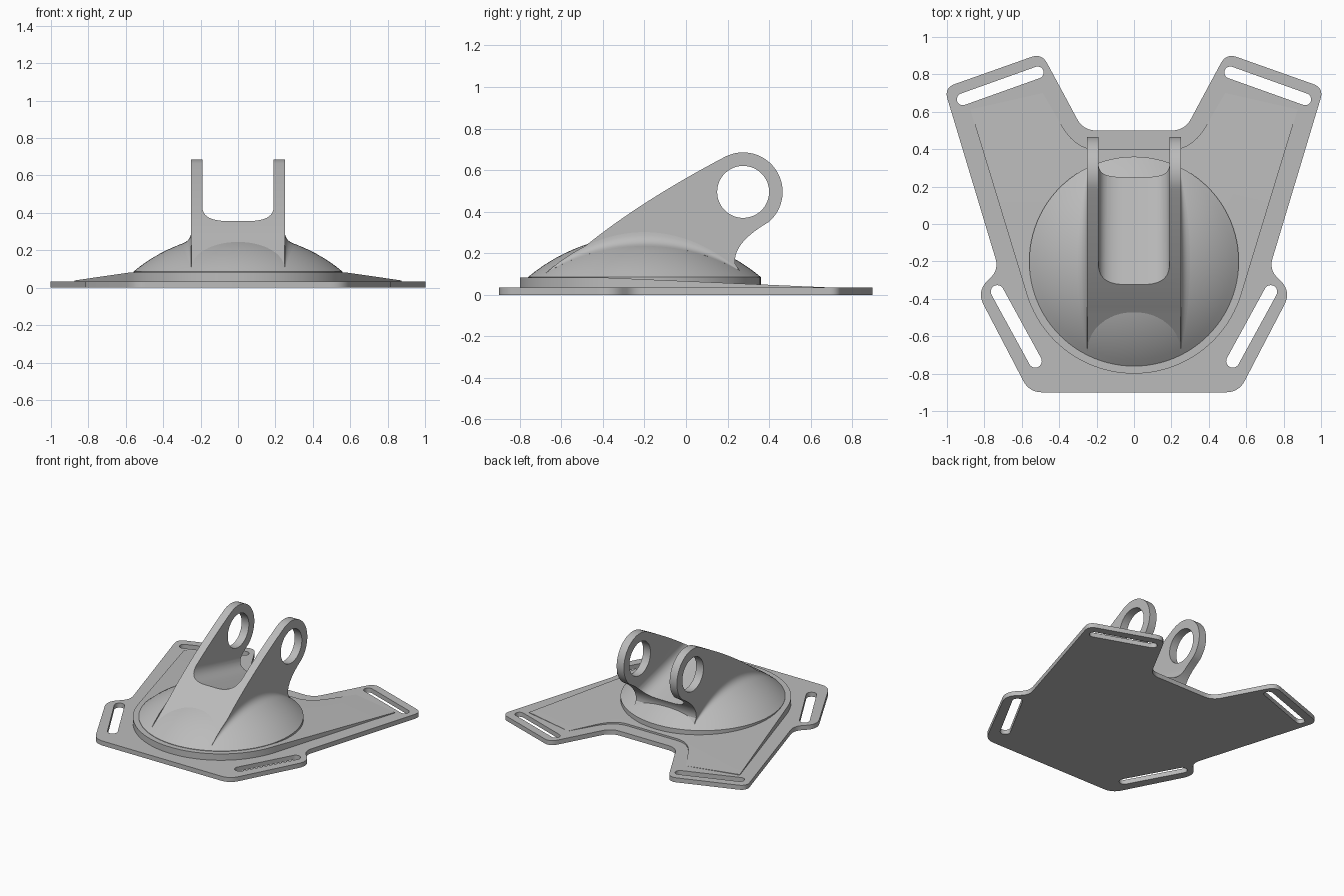
import bpy, bmesh, math
from mathutils import Vector

if "Cube" in bpy.data.objects:
    bpy.data.objects.remove(bpy.data.objects["Cube"], do_unlink=True)

grey = bpy.data.materials.new("plain grey")
grey.use_nodes = True
COLOUR = (0.5, 0.5, 0.5, 1)
grey.diffuse_color = COLOUR
grey.node_tree.nodes["Principled BSDF"].inputs["Base Color"].default_value = COLOUR


def bezier(a, b, c, n=8):
    a, b, c = Vector(a), Vector(b), Vector(c)
    return [a * (1 - t) ** 2 + b * 2 * t * (1 - t) + c * t * t
            for t in (i / n for i in range(n + 1))]


def arc(cx, cy, r, start, end, n):
    angles = [math.radians(start + (end - start) * i / n) for i in range(n + 1)]
    return [Vector((cx + r * math.cos(a), cy + r * math.sin(a))) for a in angles]


def rounded(corners):
    """Round each (x, y, cut) corner of a closed outline."""
    points = []
    for i, (x, y, cut) in enumerate(corners):
        p = Vector((x, y))
        ends = [p + (Vector(corners[j][:2]) - p).normalized() * cut
                for j in (i - 1, (i + 1) % len(corners))]
        points += bezier(ends[0], p, ends[1])
    return points


def mirrored(half):
    return half + [(-p[0], *p[1:]) for p in reversed(half)]


def loft(name, rings):
    """Skin a row of closed rings and cap both ends."""
    bm = bmesh.new()
    rows = [[bm.verts.new(p) for p in ring] for ring in rings]
    for lower, upper in zip(rows, rows[1:]):
        for i in range(len(lower)):
            bm.faces.new((lower[i - 1], lower[i], upper[i], upper[i - 1]))
    bm.faces.new(rows[0])
    bm.faces.new(rows[-1])
    bmesh.ops.recalc_face_normals(bm, faces=bm.faces)
    mesh = bpy.data.meshes.new(name)
    bm.to_mesh(mesh)
    bm.free()
    mesh.materials.append(grey)
    obj = bpy.data.objects.new(name, mesh)
    bpy.context.collection.objects.link(obj)
    return obj


def prism(name, outline, low, high):
    return loft(name, [[(x, y, z) for x, y in outline] for z in (low, high)])


def side_prism(name, outline, half_width):
    return loft(name, [[(x, y, z) for y, z in outline] for x in (-half_width, half_width)])


def cut(obj, cutters):
    bpy.context.view_layer.objects.active = obj
    for cutter in cutters:
        cutter.hide_render = True
        mod = obj.modifiers.new("cut", "BOOLEAN")
        mod.operation, mod.solver, mod.object = "DIFFERENCE", "EXACT", cutter
        bpy.ops.object.modifier_apply(modifier=mod.name)
        bpy.data.objects.remove(cutter, do_unlink=True)


def smooth(obj, angle=30):
    obj.data.shade_smooth()
    obj.data.set_sharp_from_angle(angle=math.radians(angle))


# Flat plate with four strap arms
PLATE = 0.034
half = [(0.56, -0.9, 0.07), (0.841, -0.361, 0.08), (0.723, -0.243, 0.06),
        (1.015, 0.728, 0.06), (0.493, 0.913, 0.06), (0.271, 0.5, 0.07)]
plate = prism("base_plate", rounded(mirrored(half)), 0, PLATE)

# Strap slots
slots = []
for a, b, r in (((0.515, 0.81), (0.915, 0.667), 0.032),
                ((0.731, -0.362), (0.528, -0.733), 0.035)):
    d = Vector(b) - Vector(a)
    heading = math.degrees(math.atan2(d.y, d.x))
    capsule = (arc(*a, r, heading + 90, heading + 270, 12)
               + arc(*b, r, heading - 90, heading + 90, 12))
    for side in (1, -1):
        slots.append(prism("slot_cutter", [(side * x, y) for x, y in capsule], -0.1, 0.1))
cut(plate, slots)
smooth(plate)

# Raised layer, level under the dome and falling away along the rear arms
TOP, KINK = 0.082, -0.375
half = arc(0, -0.2, 0.6, -90, -17, 24)[1:] + [Vector((0.875, 0.612)), Vector((0.488, 0.7))]
half += bezier((0.40, 0.55), (0.32, 0.4), (0.21, 0.4))
raised = prism("raised_layer", mirrored([tuple(p) for p in half]), 0.01, TOP)
bm = bmesh.new()
bm.from_mesh(raised.data)
bmesh.ops.bisect_plane(bm, geom=bm.verts[:] + bm.edges[:] + bm.faces[:], dist=0.002,
                       plane_co=(0, KINK, 0), plane_no=(0, 1, 0))
for v in bm.verts:
    if v.co.z > 0.05 and v.co.y > KINK:
        v.co.z = TOP - 0.044 * (v.co.y - KINK)
bm.to_mesh(raised.data)
bm.free()
smooth(raised)

# Shallow spherical dome on a round step
CENTRE, DOME_Z, DOME_R = -0.2, -0.587, 0.875


def dome_height(x, y):
    return DOME_Z + math.sqrt(DOME_R ** 2 - x * x - (y - CENTRE) ** 2)


def circle(r, z):
    return [(p.x, p.y, z) for p in arc(0, CENTRE, r, 0, 360, 96)[:-1]]


rings = [circle(0.56, 0.01)]
for i in range(16):
    r = 0.56 * (1 - i / 16)
    rings.append(circle(r, dome_height(r, CENTRE)))
rings.append(circle(0.004, dome_height(0, CENTRE)))
smooth(loft("dome", rings))

# Clevis bracket: side profile, then channel and pin hole
PIN = (0.275, 0.495)
profile = [(-0.74, 0.05), (-0.67, 0.108)]
profile += [tuple(p) for p in bezier((-0.478, 0.24), (-0.21, 0.455), (0.186, 0.663), 16)]
profile += [tuple(p) for p in arc(*PIN, 0.19, 118, -50, 40)[1:]]
profile += [tuple(p) for p in bezier((0.397, 0.349), (0.225, 0.25), (0.236, 0.15), 14)[1:]]
profile += [(0.262, 0.11), (0.262, 0.05)]
bracket = side_prism("clevis_bracket", profile, 0.25)

half = [tuple(p) for p in bezier((0.05, 0), (0.19, 0), (0.19, 0.1), 14)] + [(0.19, 0.9)]
rings = []
for y in (-0.7, 0.7):
    floor = 0.355 - 0.237 * (y + 0.32)
    rings.append([(x, y, floor + z) for x, z in mirrored(half)])
channel = loft("channel_cutter", rings)
pin_hole = side_prism("hole_cutter", arc(*PIN, 0.125, 0, 360, 64)[:-1], 0.5)
cut(bracket, [channel, pin_hole])
smooth(bracket)

# Fillets blending the bracket sides into the dome
for label, side in (("left", 1), ("right", -1)):
    rings = []
    for i in range(33):
        y = -0.665 + 0.92 * i / 32
        size = 0.002 + 0.048 * (1 - ((y + 0.205) / 0.46) ** 2)
        x = 0.25
        base = dome_height(x, y)
        foot = (x + size, dome_height(x + size, y))
        curve = bezier((x, base + size), (x, base), foot, 6)
        ring = [(x - 0.01, base - 0.02)] + [tuple(p) for p in curve]
        rings.append([(side * px, y, pz) for px, pz in ring])
    smooth(loft(label + "_fillet", rings), 50)
